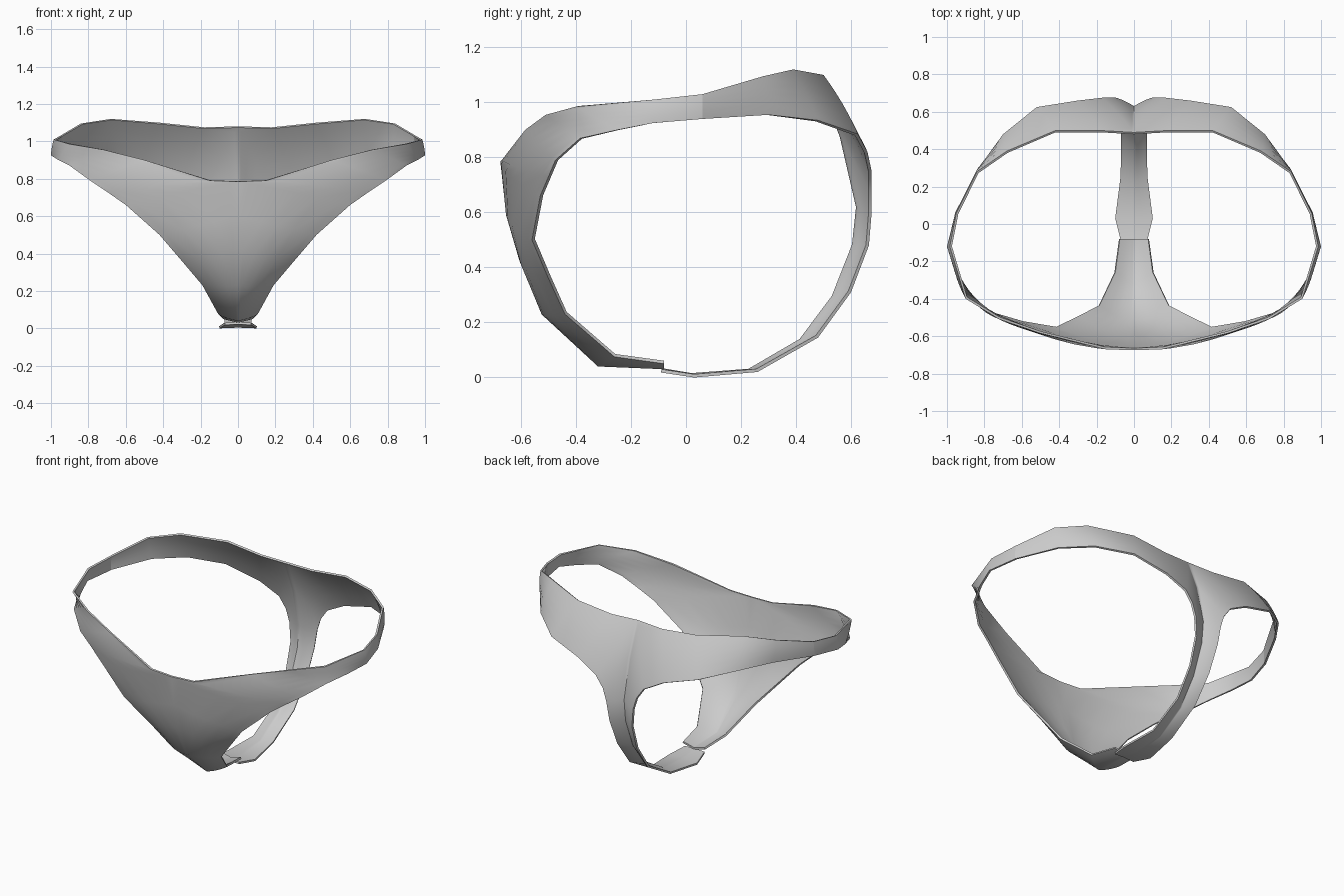
import bpy
from mathutils import Vector

STEPS = (0, 0.08, 0.3, 0.5, 0.7, 0.92, 1)   # columns from inner rail to leg edge


def loft_part(name, rows):
    """Loft half a garment panel between two rails, mirror it and give it thickness.
    Row: rail point (centre line / waist), leg-edge point, outward bulge."""
    verts, faces, n = [], [], len(STEPS)
    for ax, ay, az, bx, by, bz, bulge in rows:
        a, b = Vector((ax, ay, az)), Vector((bx, by, bz))
        mid = (a + b) / 2
        out = Vector((mid.x * 0.5, mid.y, (mid.z - 0.6) * 0.4)).normalized()
        for t in STEPS:
            verts.append(a.lerp(b, t) + out * bulge * 4 * t * (1 - t))
    for i in range(len(rows) - 1):
        for j in range(n - 1):
            k = i * n + j
            faces.append((k, k + 1, k + n + 1, k + n))
    mesh = bpy.data.meshes.new(name)
    mesh.from_pydata(verts, [], faces)
    obj = bpy.data.objects.new(name, mesh)
    bpy.context.collection.objects.link(obj)
    mirror = obj.modifiers.new("mirror", 'MIRROR')
    mirror.use_clip = True
    solid = obj.modifiers.new("cloth", 'SOLIDIFY')
    solid.thickness = 0.012
    solid.offset = -1
    bpy.ops.object.select_all(action='DESELECT')
    obj.select_set(True)
    bpy.context.view_layer.objects.active = obj
    bpy.ops.object.convert(target='MESH')
    bpy.ops.object.shade_smooth_by_angle(angle=0.9)
    return obj


# Front panel: crotch, up the centre line, then along the waist to the hip
loft_part("front_panel", [
    (0, -.08, .03, .08, -.08, .05, 0),
    (0, -.32, .04, .105, -.26, .075, .008),
    (0, -.525, .23, .19, -.44, .23, .02),
    (0, -.605, .43, .30, -.50, .36, .03),
    (0, -.655, .60, .42, -.56, .50, .025),
    (0, -.675, .785, .60, -.53, .66, .03),
    (.15, -.67, .79, .70, -.50, .73, .03),
    (.50, -.585, .90, .79, -.475, .79, .012),
    (.72, -.51, .955, .90, -.385, .87, .008),
    (.90, -.40, .985, .96, -.25, .90, .005),
    (.985, -.12, 1.01, 1.0, -.12, .925, .003),
    (.95, .06, 1.03, .955, .06, .94, .003),
])

# Back: hip band along the waist, then down the narrow strap to the crotch
loft_part("back_strap", [
    (.95, .06, 1.03, .955, .06, .94, .003),
    (.84, .28, 1.095, .83, .30, .955, .005),
    (.68, .39, 1.12, .70, .48, .935, .006),
    (.42, .50, 1.10, .52, .625, .885, .008),
    (.18, .50, 1.075, .30, .66, .82, .01),
    (0, .49, 1.08, .17, .675, .75, .01),
    (0, .57, .88, .12, .675, .68, .006),
    (0, .63, .62, .095, .675, .60, .004),
    (0, .615, .48, .08, .665, .48, .004),
    (0, .54, .29, .07, .60, .31, .004),
    (0, .42, .13, .065, .48, .145, .003),
    (0, .23, .02, .07, .26, .02, 0),
    (0, .02, .004, .10, .03, 0, 0),
    (0, -.09, .022, .07, -.09, .018, 0),
])
